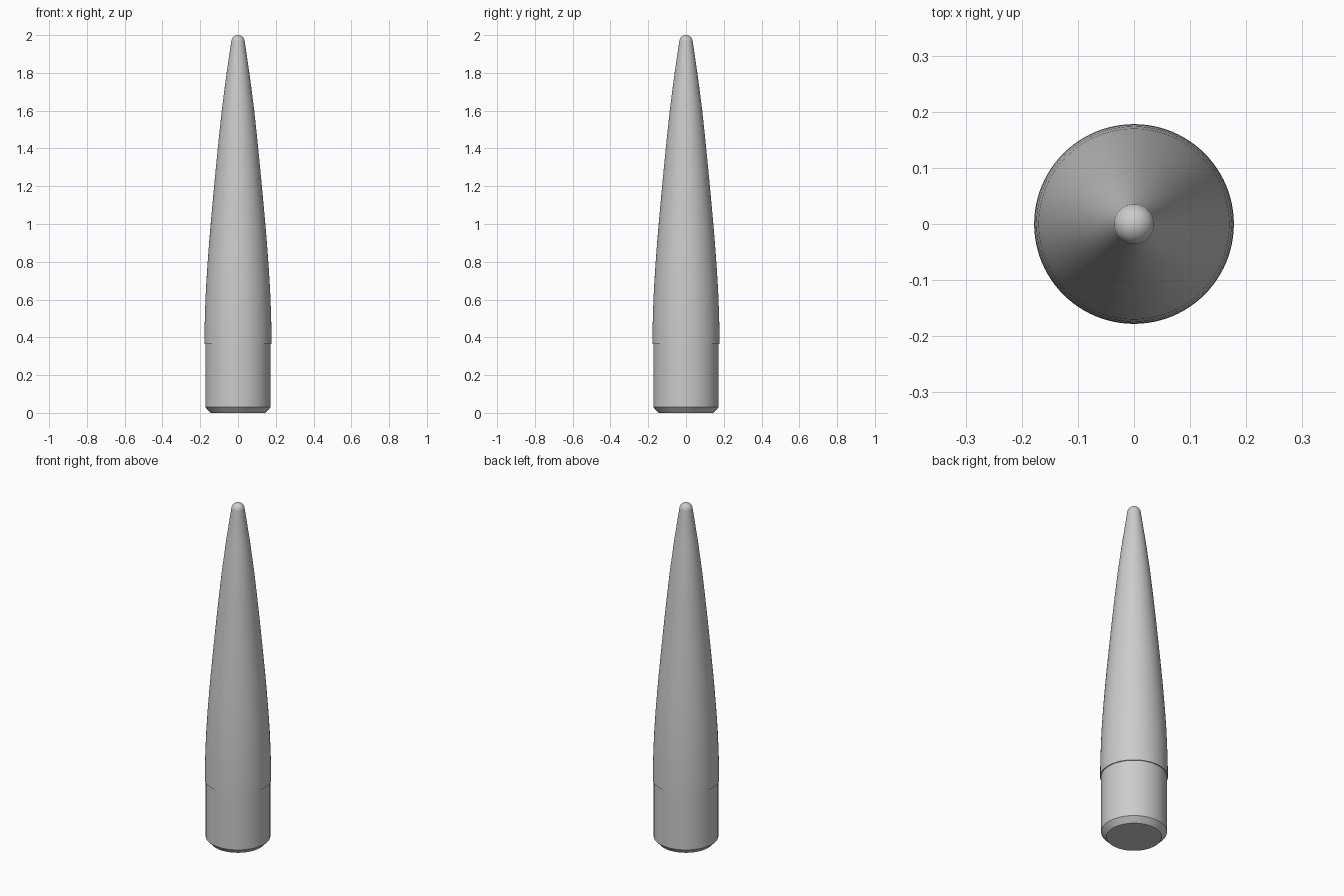
import bpy, bmesh, math

cube = bpy.data.objects.get("Cube")
if cube:
    bpy.data.objects.remove(cube, do_unlink=True)

SIDES = 96

grey = bpy.data.materials.new("plain_grey")
grey.use_nodes = True
colour = (0.6, 0.6, 0.6, 1)
grey.diffuse_color = colour
grey.node_tree.nodes["Principled BSDF"].inputs["Base Color"].default_value = colour


def lathe(name, profile):
    """Spin a (radius, height) profile around the z axis."""
    bm = bmesh.new()
    verts = [bm.verts.new((r, 0, z)) for r, z in profile]
    edges = [bm.edges.new(pair) for pair in zip(verts, verts[1:])]
    bmesh.ops.spin(bm, geom=verts + edges, cent=(0, 0, 0), axis=(0, 0, 1),
                   angle=math.tau, steps=SIDES, use_duplicate=False)
    bmesh.ops.remove_doubles(bm, verts=bm.verts, dist=0.0001)
    bmesh.ops.recalc_face_normals(bm, faces=bm.faces)
    mesh = bpy.data.meshes.new(name)
    bm.to_mesh(mesh)
    bm.free()
    mesh.materials.append(grey)
    obj = bpy.data.objects.new(name, mesh)
    bpy.context.collection.objects.link(obj)
    bpy.ops.object.select_all(action="DESELECT")
    obj.select_set(True)
    bpy.context.view_layer.objects.active = obj
    bpy.ops.object.shade_smooth_by_angle(angle=math.radians(25))
    return obj


# Straight plug with a chamfered foot
lathe("base_plug", [(0, 0), (0.145, 0), (0.173, 0.03), (0.173, 0.365), (0, 0.365)])

# Tapering body: a gentle curve that straightens towards the rounded tip
TIP_R = 0.036
tip_z = 2 - TIP_R
body = [(0, 0.365), (0.178, 0.365), (0.177, 0.45), (0.174, 0.55), (0.17, 0.65),
        (0.162, 0.78), (0.153, 0.9), (0.143, 1.02), (0.131, 1.15), (0.117, 1.3),
        (0.102, 1.45), (0.086, 1.6), (0.063, 1.78)]
tip = [(TIP_R * math.cos(a), tip_z + TIP_R * math.sin(a))
       for a in (math.pi / 2 * i / 10 for i in range(10))]
lathe("tapered_body", body + tip + [(0, 2)])
